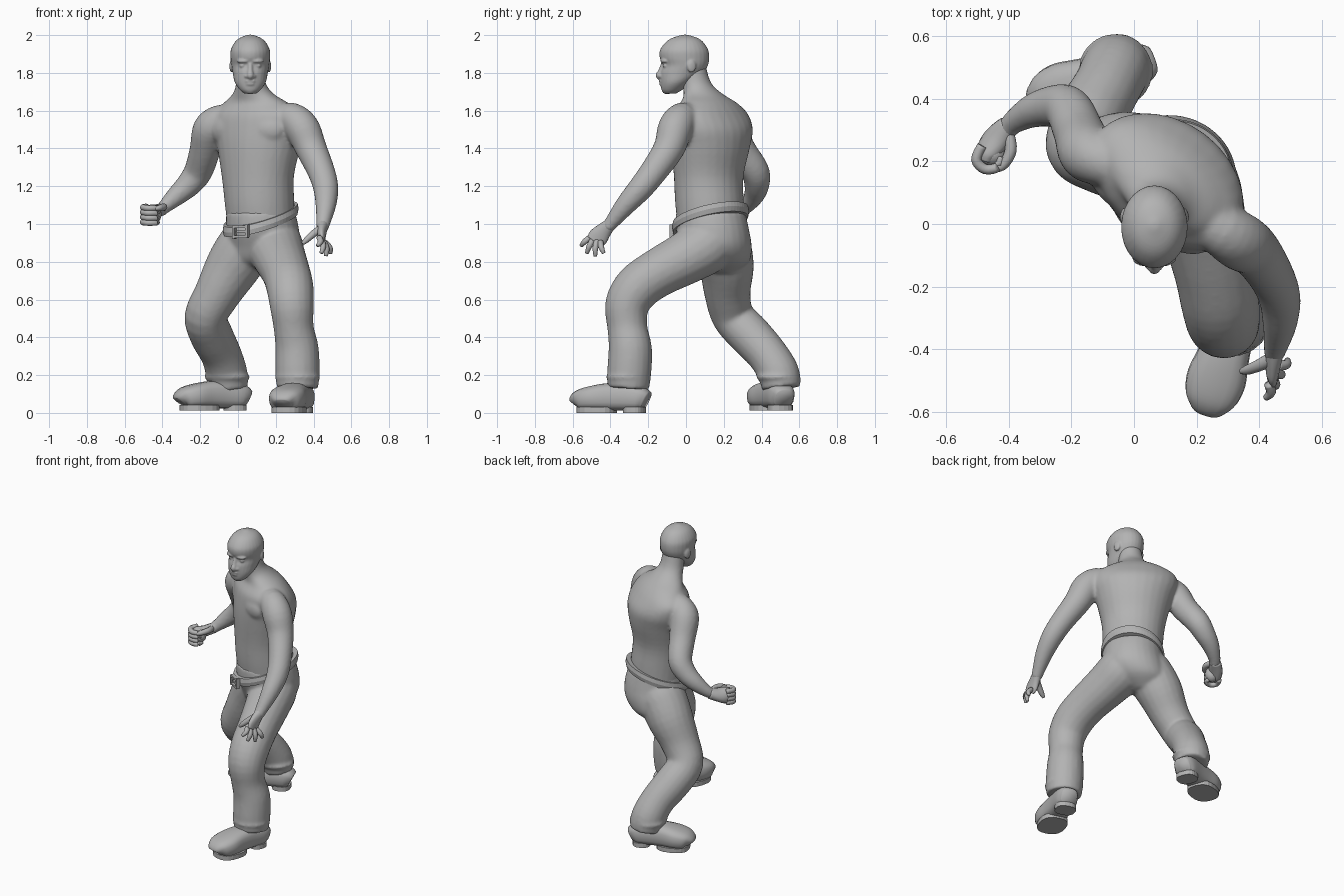
import bpy, bmesh, math
from mathutils import Vector, Matrix

cube = bpy.data.objects.get("Cube")
if cube:
    bpy.data.objects.remove(cube, do_unlink=True)

grey = bpy.data.materials.new("plain_grey")
grey.use_nodes = True
grey.diffuse_color = (.45, .45, .45, 1)
grey.node_tree.nodes["Principled BSDF"].inputs["Base Color"].default_value = grey.diffuse_color


def dense(rows, steps=4):
    """Smooth curve through every value of the section rows."""
    pts = [Vector(r) for r in rows]
    last = len(pts) - 1
    out = []
    for i in range(last):
        a, b, c, d = pts[max(i - 1, 0)], pts[i], pts[i + 1], pts[min(i + 2, last)]
        for k in range(steps):
            t = k / steps
            out.append((b * 2 + (c - a) * t + (a * 2 - b * 5 + c * 4 - d) * (t * t)
                        + (b * 3 - a - c * 3 + d) * t ** 3) * .5)
    return out + [pts[last]]


def loft(bm, rows, yaw=0, flat=False, sides=20, power=1):
    """Capped tube; a row is x, y, z, half width and (optional) half depth."""
    rows = dense(rows)
    centres = [Vector(r[:3]) for r in rows]
    side0 = Vector((math.cos(math.radians(yaw)), math.sin(math.radians(yaw)), 0))
    rings = []
    for i, row in enumerate(rows):
        t = centres[min(i + 1, len(rows) - 1)] - centres[max(i - 1, 0)]
        t = Vector((0, 0, 1)) if flat else t.normalized()
        s = (side0 - t * side0.dot(t)).normalized()
        u = t.cross(s)
        ring = []
        for k in range(sides):
            ang = math.tau * k / sides
            c, n = math.cos(ang), math.sin(ang)
            c = math.copysign(abs(c) ** power, c)
            n = math.copysign(abs(n) ** power, n)
            ring.append(bm.verts.new(centres[i] + s * (c * max(row[3], .004))
                                     + u * (n * max(row[len(row) - 1], .004))))
        rings.append(ring)
    for lo, hi in zip(rings, rings[1:]):
        for k in range(sides):
            j = (k + 1) % sides
            bm.faces.new((lo[k], lo[j], hi[j], hi[k]))
    bm.faces.new(rings[0][::-1])
    bm.faces.new(rings[-1])


def place(loc, size, yaw):
    return (Matrix.Translation(loc) @ Matrix.Rotation(math.radians(yaw), 4, 'Z')
            @ Matrix.Diagonal((*size, 1)))


def blob(bm, loc, size, yaw=0):
    bmesh.ops.create_uvsphere(bm, u_segments=20, v_segments=12, radius=1,
                              matrix=place(loc, size, yaw))


def box(bm, loc, size, yaw=0):
    bmesh.ops.create_cube(bm, size=1, matrix=place(loc, size, yaw))


def finish(name, bm, voxel=0, smooth=True, passes=8):
    bmesh.ops.recalc_face_normals(bm, faces=bm.faces)
    mesh = bpy.data.meshes.new(name)
    bm.to_mesh(mesh)
    bm.free()
    mesh.materials.append(grey)
    for p in mesh.polygons:
        p.use_smooth = smooth
    ob = bpy.data.objects.new(name, mesh)
    bpy.context.collection.objects.link(ob)
    if voxel:
        weld = ob.modifiers.new("blend_parts", 'REMESH')
        weld.mode = 'VOXEL'
        weld.voxel_size = voxel
        weld.use_smooth_shade = True
        soft = ob.modifiers.new("soften", 'SMOOTH')
        soft.factor = .5
        soft.iterations = passes


# Torso, neck and arms blended into one skin
bm = bmesh.new()
loft(bm, [(.125, .135, .95, .18, .17), (.115, .125, 1.1, .188, .178),
          (.105, .12, 1.25, .2, .175), (.11, .13, 1.4, .235, .19),
          (.11, .135, 1.5, .265, .188), (.1, .125, 1.58, .265, .16),
          (.095, .12, 1.64, .195, .12), (.08, .09, 1.69, .115, .095),
          (.068, .055, 1.75, .08, .075), (.065, .03, 1.86, .07, .07)],
     yaw=-37, flat=True, sides=28)
loft(bm, [(.2, .03, 1.56, .07), (.28, -.02, 1.56, .085), (.34, -.057, 1.505, .093),
          (.387, -.09, 1.4, .083), (.44, -.17, 1.28, .073), (.465, -.24, 1.19, .067),
          (.465, -.32, 1.1, .055), (.45, -.4, 1, .037), (.445, -.42, .975, .034)])
loft(bm, [(-.04, .18, 1.56, .07), (-.1, .2, 1.55, .08), (-.148, .228, 1.5, .092),
          (-.175, .29, 1.39, .082), (-.21, .365, 1.28, .076), (-.26, .375, 1.21, .067),
          (-.325, .36, 1.15, .054), (-.39, .32, 1.09, .037), (-.41, .29, 1.07, .034)], yaw=50)
# Flat chest muscles
for x, y in ((.135, .01), (-.025, .125)):
    blob(bm, (x, y, 1.5), (.14, .085, .1), -37)
finish("upper_body", bm, .01)

# Head with facial features
bm = bmesh.new()
MID = .065
loft(bm, [(MID, y, z, a, b) for z, y, a, b in (
    (1.69, -.085, .03, .03), (1.71, -.075, .055, .055), (1.75, -.053, .082, .082),
    (1.8, -.022, .093, .114), (1.84, -.004, .1, .12), (1.88, -.008, .105, .131),
    (1.92, -.01, .104, .128), (1.96, -.008, .084, .102), (1.985, -.006, .056, .067),
    (2.002, -.005, .012, .012))], flat=True, sides=28)
loft(bm, [(MID, -.122, 1.85, .01), (MID, -.133, 1.81, .014),
          (MID, -.142, 1.786, .019), (MID, -.13, 1.772, .012)])
blob(bm, (MID, -.128, 1.757), (.03, .016, .008))
blob(bm, (MID, -.126, 1.741), (.026, .016, .009))
blob(bm, (MID, -.102, 1.707), (.032, .025, .02))
for m in (-1, 1):
    blob(bm, (MID + m * .04, -.116, 1.862), (.034, .018, .011), m * 18)
    blob(bm, (MID + m * .04, -.107, 1.838), (.018, .016, .011))
    blob(bm, (MID + m * .018, -.134, 1.782), (.012, .012, .01))
    blob(bm, (MID + m * .099, .03, 1.835), (.01, .024, .034), m * 15)
finish("head", bm, .006, passes=2)

# Open left hand
bm = bmesh.new()
loft(bm, [(.45, -.4, 1, .032, .032), (.445, -.435, .965, .026, .044),
          (.442, -.465, .93, .022, .054), (.445, -.485, .905, .015, .047)], sides=14)
tips = ((.42, -.555, .885), (.44, -.525, .845), (.465, -.48, .83), (.49, -.435, .845))
for i, tip in enumerate(tips):
    root = Vector((.43 + i * .009, -.51 + i * .019, .928 - i * .008))
    bend = root.lerp(Vector(tip), .5) + Vector((.012, -.004, 0))
    loft(bm, [(*root, .016), (*bend, .0155), (*tip, .01)], sides=10)
loft(bm, [(.44, -.43, .975, .024), (.4, -.45, .948, .02),
          (.362, -.465, .915, .016), (.342, -.47, .896, .009)], yaw=90, sides=10)
finish("left_hand", bm)

# Clenched right hand
bm = bmesh.new()
loft(bm, [(-.4, .315, 1.08, .034, .034), (-.435, .275, 1.065, .035, .047),
          (-.465, .235, 1.055, .036, .052), (-.475, .205, 1.05, .028, .045)],
     yaw=40, sides=14)
blob(bm, (-.45, .222, 1.05), (.045, .042, .05))
for i in range(4):
    z = 1.092 - i * .026
    loft(bm, [(-.485, .25, z, .016), (-.503, .205, z - .004, .0165),
              (-.475, .175, z - .008, .016), (-.435, .182, z - .008, .015),
              (-.425, .215, z - .006, .012)], yaw=45, sides=10)
loft(bm, [(-.4, .29, 1.085, .018), (-.393, .235, 1.09, .019),
          (-.415, .19, 1.085, .016), (-.44, .172, 1.08, .009)], sides=10)
finish("right_hand", bm)

# Trousers: hips and both legs
bm = bmesh.new()
loft(bm, [(.12, .13, 1.06, .183, .185), (.13, .14, .97, .193, .195),
          (.13, .163, .88, .197, .18), (.1, .185, .8, .16, .145),
          (.08, .2, .74, .06, .06)], yaw=-33, flat=True, sides=28)
loft(bm, [(.18, .16, .93, .14), (.195, .1, .88, .15), (.22, 0, .82, .14),
          (.255, -.15, .74, .128), (.275, -.255, .665, .125), (.285, -.312, .57, .117),
          (.295, -.31, .45, .106), (.312, -.295, .34, .115), (.315, -.3, .22, .117),
          (.315, -.305, .13, .11)])
loft(bm, [(.08, .19, .93, .14), (.04, .195, .88, .15), (-.03, .215, .77, .145),
          (-.11, .22, .63, .122), (-.17, .25, .51, .113), (-.14, .34, .41, .114),
          (-.09, .43, .31, .108), (-.06, .49, .21, .11), (-.05, .505, .13, .103)])
# Rumpled cloth above the hems
for x, y in ((.315, -.305), (-.058, .49)):
    blob(bm, (x, y, .19), (.122, .118, .035), -20)
finish("trousers", bm, .01)

# Belt, dipping towards the front
bm = bmesh.new()
WAIST = Vector((.12, .13, 0))
TURN = -30
spin = Matrix.Rotation(math.radians(TURN), 3, 'Z')


def belt_point(angle, grow):
    p = WAIST + spin @ Vector(((.188 + grow) * math.cos(angle), (.195 + grow) * math.sin(angle), 0))
    p.z = 1.025 + .28 * (p.x - WAIST.x) + .2 * (p.y - WAIST.y)
    return p


rings = []
for k in range(64):
    ang = math.tau * k / 64
    rings.append([bm.verts.new(belt_point(ang, g) + Vector((0, 0, h)))
                  for g, h in ((-.04, -.026), (.006, -.026), (.011, 0), (.006, .026), (-.04, .026))])
for k, ring in enumerate(rings):
    nxt = rings[(k + 1) % 64]
    for j in range(5):
        i = (j + 1) % 5
        bm.faces.new((ring[j], ring[i], nxt[i], nxt[j]))
finish("belt", bm, smooth=False)

# Buckle frame with a prong
bm = bmesh.new()
hub = belt_point(-math.pi / 2, .016)
along = spin @ Vector((1, 0, .12))
for m in (-1, 1):
    box(bm, hub + along * (m * .04), (.014, .024, .066), TURN)
    box(bm, hub + Vector((0, 0, m * .027)), (.09, .024, .012), TURN)
box(bm, hub + along * .01, (.06, .02, .01), TURN)
finish("belt_buckle", bm, smooth=False)


# Shoes with forefoot sole and heel block
def shoe(name, heel, toe, floor):
    heel, toe = Vector((*heel, floor)), Vector((*toe, floor))
    d = toe - heel
    yaw = math.degrees(math.atan2(d.y, d.x)) - 90
    shape = ((0, .05, .1), (.1, .07, .13), (.35, .075, .145), (.55, .083, .145),
             (.75, .095, .132), (.9, .086, .115), (.97, .065, .095), (1, .042, .07))
    bm = bmesh.new()
    loft(bm, [(*(heel + d * t + Vector((0, 0, .012 + h / 2))), w, h / 2)
              for t, w, h in shape], yaw, power=.72)
    finish(name + "_shoe", bm)
    bm = bmesh.new()
    for t, w, l in ((.17, .066, .058), (.7, .088, .105)):
        c = heel + d * t
        loft(bm, [(c.x, c.y, floor, w, l), (c.x, c.y, floor + .03, w, l)],
             yaw, flat=True, power=.8)
    finish(name + "_sole", bm, smooth=False)


shoe("left", (.35, -.21), (.235, -.585), 0)
shoe("right", (.045, .52), (-.31, .39), .012)
